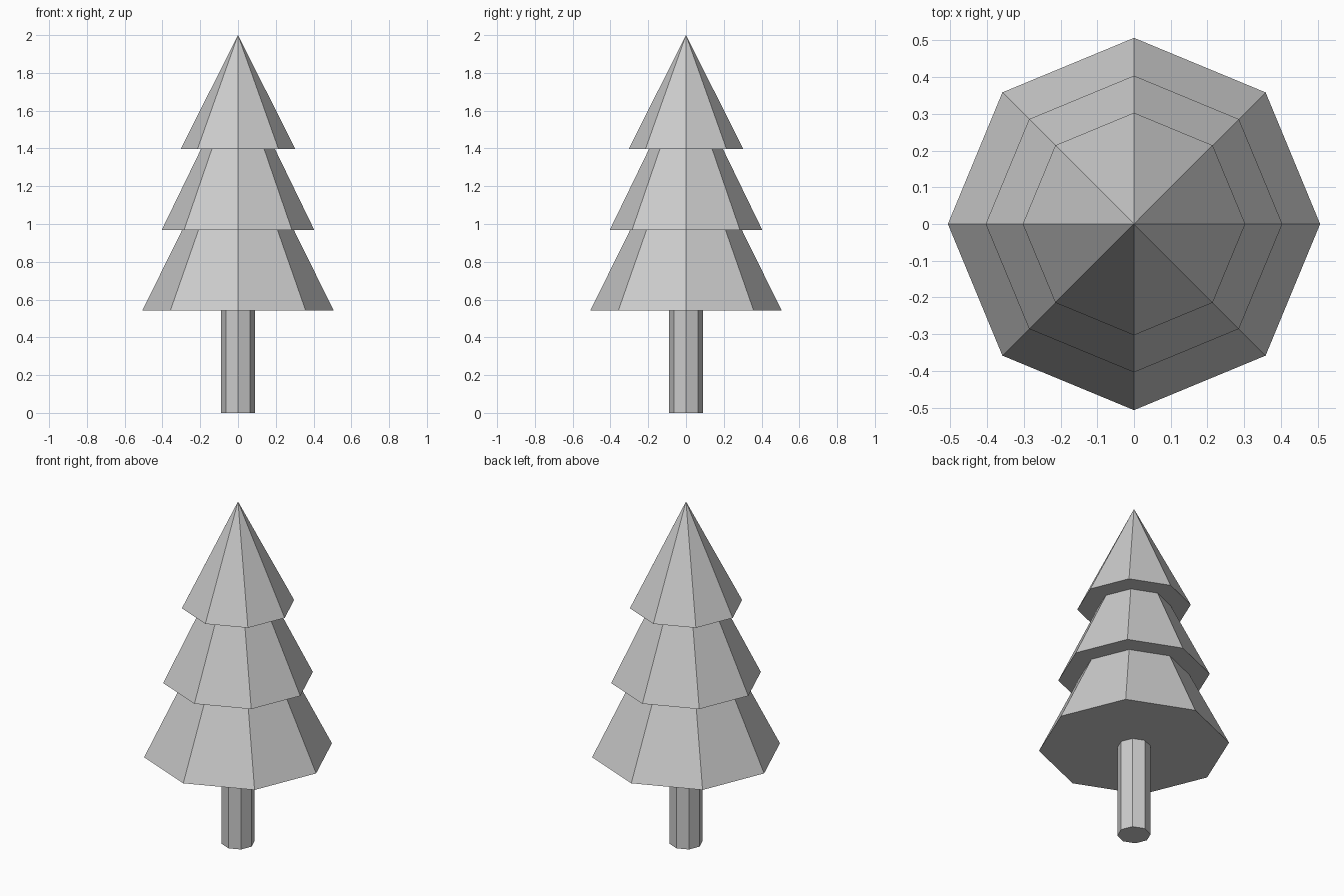
import bpy

if "Cube" in bpy.data.objects:
    bpy.data.objects.remove(bpy.data.objects["Cube"])

SIDES = 8

# Trunk: octagonal post running slightly up into the lowest tier
TRUNK_TOP = 0.56
bpy.ops.mesh.primitive_cylinder_add(vertices=SIDES, radius=0.089, depth=TRUNK_TOP,
                                    location=(0, 0, TRUNK_TOP / 2))
bpy.context.object.name = "trunk"


def add_tier(name, radius, base, apex):
    """Closed low-poly cone standing on z = base."""
    bpy.ops.mesh.primitive_cone_add(vertices=SIDES, radius1=radius, radius2=0,
                                    depth=apex - base,
                                    location=(0, 0, (base + apex) / 2))
    bpy.context.object.name = name


# Foliage: three overlapping octagonal cones
add_tier("foliage_lower", 0.507, 0.541, 1.567)
add_tier("foliage_middle", 0.404, 0.968, 1.80)
add_tier("foliage_upper", 0.303, 1.398, 2.0)
